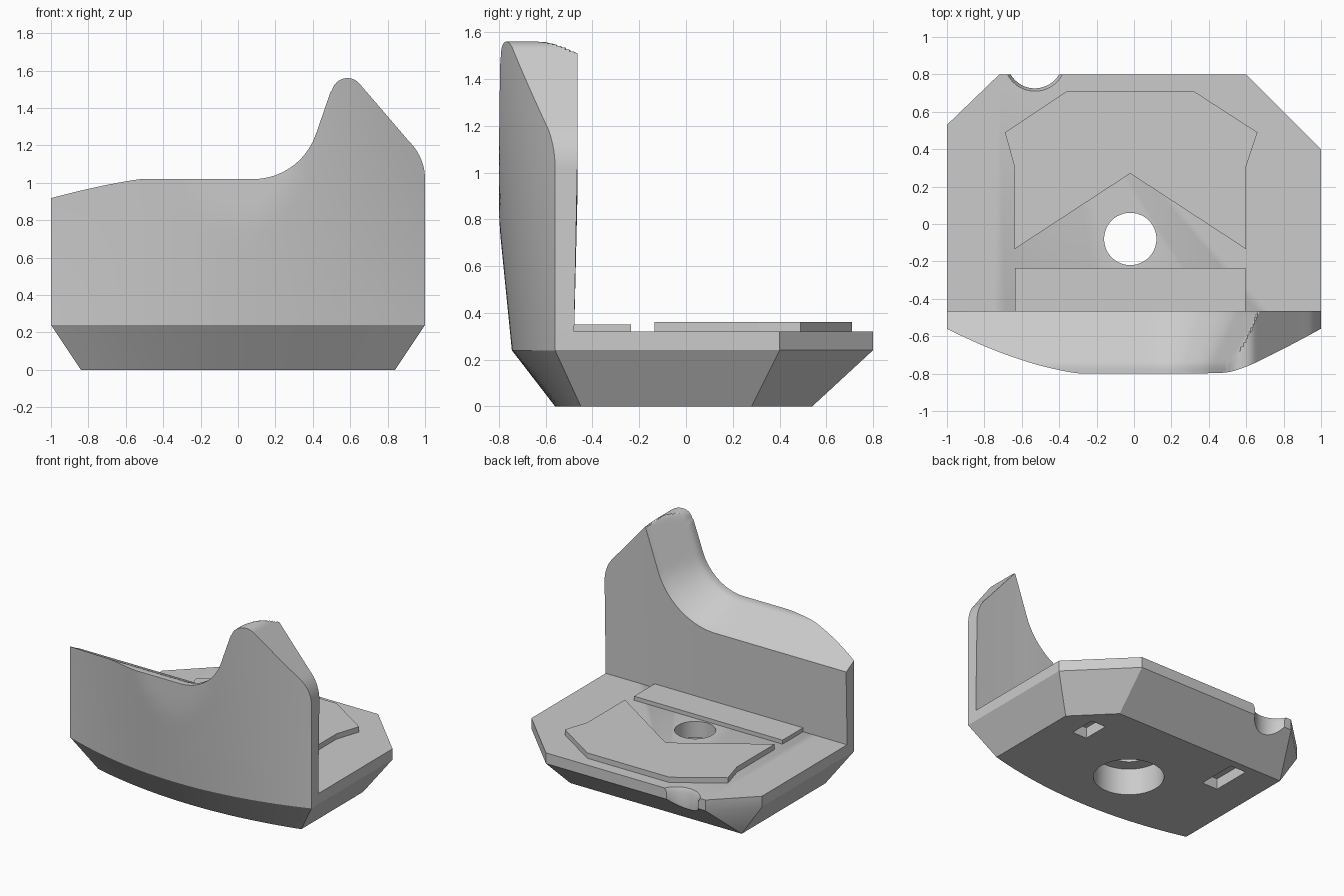
import bpy, bmesh, math

cube = bpy.data.objects.get("Cube")
if cube:
    bpy.data.objects.remove(cube, do_unlink=True)

grey = bpy.data.materials.new("plain grey")
grey.use_nodes = True
grey.diffuse_color = (0.6, 0.6, 0.6, 1)
grey.node_tree.nodes["Principled BSDF"].inputs["Base Color"].default_value = grey.diffuse_color

DECK, RIM = 0.32, 0.24


def loft(name, rings, smooth=True):
    """Skin a list of equal closed rings and cap both ends."""
    bm = bmesh.new()
    rows = [[bm.verts.new(p) for p in ring] for ring in rings]
    n = len(rows[0])
    for a, b in zip(rows, rows[1:]):
        for i in range(n):
            j = (i + 1) % n
            bm.faces.new((a[i], a[j], b[j], b[i]))
    bm.faces.new(rows[0][::-1])
    bm.faces.new(rows[-1])
    bmesh.ops.remove_doubles(bm, verts=bm.verts[:], dist=1e-4)
    bmesh.ops.recalc_face_normals(bm, faces=bm.faces[:])
    mesh = bpy.data.meshes.new(name)
    bm.to_mesh(mesh)
    bm.free()
    mesh.materials.append(grey)
    ob = bpy.data.objects.new(name, mesh)
    bpy.context.collection.objects.link(ob)
    if smooth:
        round_off(ob)
    return ob


def activate(ob):
    bpy.ops.object.select_all(action='DESELECT')
    ob.select_set(True)
    bpy.context.view_layer.objects.active = ob


def round_off(ob):
    activate(ob)
    bpy.ops.object.shade_smooth_by_angle(angle=math.radians(28))


def plate(name, outline, z0, z1):
    return loft(name, [[(x, y, z) for x, y in outline] for z in (z0, z1)], False)


def box(name, x, y, w, d, z0, z1):
    w, d = w / 2, d / 2
    return plate(name, [(x - w, y - d), (x + w, y - d), (x + w, y + d), (x - w, y + d)], z0, z1)


def turned(name, x, y, profile, n=48):
    """Stack circles given as (radius, height)."""
    return loft(name, [[(x + r * math.cos(k * math.tau / n), y + r * math.sin(k * math.tau / n), z)
                        for k in range(n)] for r, z in profile], False)


def cut(ob, cutter):
    cutter.hide_render = True
    mod = ob.modifiers.new("cut", 'BOOLEAN')
    mod.operation = 'DIFFERENCE'
    mod.solver = 'EXACT'
    mod.object = cutter
    activate(ob)
    bpy.ops.object.modifier_apply(modifier=mod.name)
    bpy.data.objects.remove(cutter, do_unlink=True)


def front_y(x, z):
    """Bowed outer face, leaning out with height up to a flat middle."""
    lean = 0.1 * (z - RIM)
    return max(-0.8, -0.745 + 0.185 * x * x - lean * (1 - x * x))


def crest(x):
    """Upper outline of the peak: round tip, slanted flank, round shoulder."""
    if x < 0.5:
        return 9
    if x < 0.65:
        return 1.475 + math.sqrt(max(0, 0.085 ** 2 - (x - 0.585) ** 2))
    if x < 0.934:
        return 1.53 - (x - 0.65) * 1.165
    return 1.02 + math.sqrt(max(0, 0.28 ** 2 - (x - 0.72) ** 2))


def top_z(x, y):
    """Tapered sweep that rises to the peak and falls toward the inside."""
    off = min(0.15, max(0, 0.15 * (1 - (-0.47 - y) / 0.28)))
    r, cx, cz = 0.356 + off, 0.08, 1.376
    a = math.radians(71)
    end = cx + r * math.sin(a)
    if x < cx:
        z = cz - r
    elif x < end:
        z = cz - math.sqrt(r * r - (x - cx) ** 2)
    else:
        z = cz - r * math.cos(a) + (x - end) * math.tan(a)
    return min(z, crest(x))


# Base: bevelled tray with a bowed front and clipped back corners
steps = [-1 + i / 16 for i in range(33)]
back = [(1, 0.4), (0.6, 0.8), (-0.72, 0.8), (-1, 0.53)]
foot = [(0.84, 0.28), (0.58, 0.54), (-0.84, 0.54), (-0.84, 0.54)]
base = loft("base", [
    [(0.84 * x, -0.56 + 0.11 * x * x, 0) for x in steps] + [(x, y, 0) for x, y in foot],
    [(x, front_y(x, RIM), RIM) for x in steps] + [(x, y, RIM) for x, y in back],
    [(x, -0.5, DECK) for x in steps] + [(x, y, DECK) for x, y in back]], False)

# Stepped bolt hole, rim notch and underside sockets
cut(base, turned("bolt_hole", -0.02, -0.08, [(0.24, -0.1), (0.24, 0.2), (0.14, 0.2), (0.14, 0.5)]))
cut(base, turned("rim_notch", -0.53, 0.875, [(0.15, -0.1), (0.15, 0.29), (0.17, 0.33), (0.17, 0.5)]))
cut(base, box("left_socket", 0.6, 0.24, 0.12, 0.2, -0.1, 0.08))
cut(base, box("right_socket", -0.52, 0.33, 0.13, 0.3, -0.1, 0.08))
round_off(base)

# Wall: cross-sections marched along x, denser around the peak and shoulder
xs = [-1 + i * 0.04 for i in range(27)]
xs += [0.08 + i * 0.02 for i in range(20)]
xs += [0.48 + i * 0.0075 for i in range(30)]
xs += [0.71 + i * 0.028 for i in range(8)]
xs += [0.72 + 0.28 * math.sin(math.radians(50 + 4 * i)) for i in range(11)]
sections = []
for x in sorted(xs):
    z = 1
    for _ in range(5):
        z = top_z(x, front_y(x, z))
    outer = front_y(x, z)
    ring = [(x, -0.48, RIM)]
    for i in range(8):
        h = RIM + (z - RIM) * i / 8
        ring.append((x, front_y(x, h), h))
    for i in range(17):
        y = outer + (-0.465 - outer) * i / 16
        ring.append((x, y, top_z(x, y)))
    sections.append(ring)
loft("wall", sections)

# Raised pads on the deck
plate("notched_pad", [(-0.69, 0.49), (-0.64, 0.31), (-0.64, -0.135), (-0.02, 0.27), (0.6, -0.135),
                      (0.6, 0.31), (0.66, 0.49), (0.32, 0.71), (-0.36, 0.71)], DECK - 0.01, 0.36)
box("front_pad", -0.02, -0.36, 1.23, 0.25, DECK - 0.01, 0.35)
